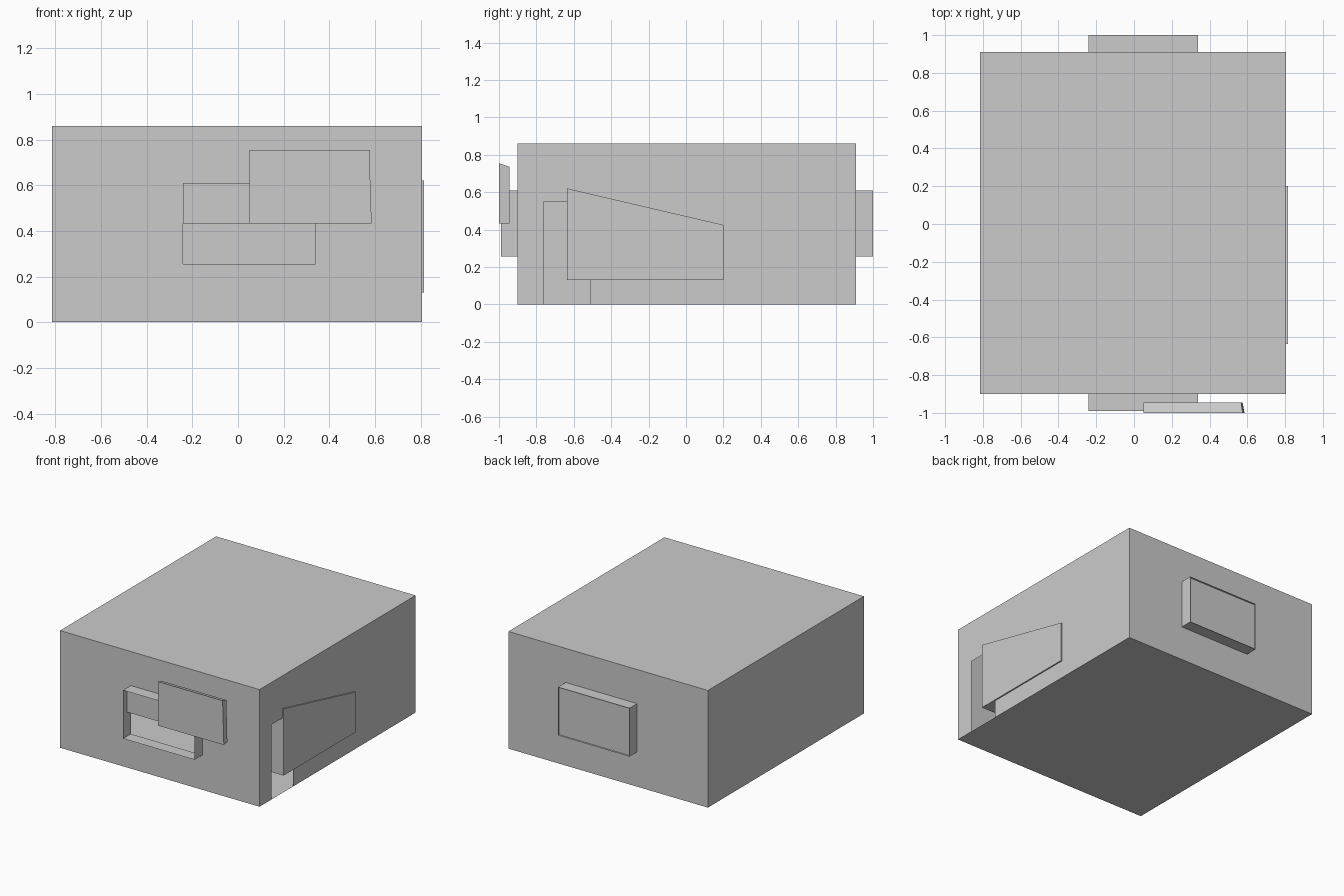
import bpy

if "Cube" in bpy.data.objects:
    bpy.data.objects.remove(bpy.data.objects["Cube"])


def mesh_obj(name, verts, faces):
    me = bpy.data.meshes.new(name)
    me.from_pydata(verts, [], faces)
    me.update()
    ob = bpy.data.objects.new(name, me)
    bpy.context.scene.collection.objects.link(ob)
    return ob


def place(axis, d, a, b):
    """Map in-plane (a, b) at depth d to a point on a wall facing x or y."""
    return (d, a, b) if axis == 'x' else (a, d, b)


def panel(name, axis, d, a0, a1, z0, z1):
    """Flat sheet on a vertical plane."""
    pts = [(a0, z0), (a1, z0), (a1, z1), (a0, z1)]
    return mesh_obj(name, [place(axis, d, *p) for p in pts], [(0, 1, 2, 3)])


def wall_with_hole(name, axis, d, outer, hole):
    """Sheet wall with a rectangular opening, built as a ring of four faces."""
    verts = []
    for a0, a1, z0, z1 in (outer, hole):
        verts += [place(axis, d, *p) for p in ((a0, z0), (a1, z0), (a1, z1), (a0, z1))]
    faces = [(i, (i + 1) % 4, 4 + (i + 1) % 4, 4 + i) for i in range(4)]
    return mesh_obj(name, verts, faces)


def loft(name, axis, d0, prof0, d1, prof1):
    """Solid panel between two four-point profiles."""
    verts = [place(axis, d0, *p) for p in prof0] + [place(axis, d1, *p) for p in prof1]
    faces = [(3, 2, 1, 0), (4, 5, 6, 7)]
    faces += [(i, (i + 1) % 4, 4 + (i + 1) % 4, 4 + i) for i in range(4)]
    return mesh_obj(name, verts, faces)


def sleeve(name, d0, d1, rect):
    """Open rectangular window surround projecting from a wall."""
    a0, a1, z0, z1 = rect
    pts = [(a0, z0), (a1, z0), (a1, z1), (a0, z1)]
    verts = [(a, d, z) for d in (d0, d1) for a, z in pts]
    faces = [(i, (i + 1) % 4, 4 + (i + 1) % 4, 4 + i) for i in range(4)]
    return mesh_obj(name, verts, faces)


X0, X1, Y0, Y1, H = -0.815, 0.805, -0.90, 0.91, 0.86
WIN = (-0.24, 0.34, 0.255, 0.61)
MID = 0.4325

# Hollow shell: roof, floor, plain left wall
for name, z in (("floor", 0), ("roof", H)):
    mesh_obj(name, [(X0, Y0, z), (X1, Y0, z), (X1, Y1, z), (X0, Y1, z)], [(0, 1, 2, 3)])
panel("left_wall", 'x', X0, Y0, Y1, 0, H)

# Front and back walls with window openings and surrounds
for name, d, edge in (("front", Y0, -0.99), ("back", Y1, 1.0)):
    wall_with_hole(name + "_wall", 'y', d, (X0, X1, 0, H), WIN)
    sleeve(name + "_window_surround", d, edge, WIN)

# Right wall with door opening down to the ground
wall_with_hole("right_wall", 'x', X1, (Y0, Y1, 0, H), (-0.76, -0.51, 0, 0.55))

# Window sashes: back closed, front lower half open
panel("back_upper_sash", 'y', 0.985, WIN[0], WIN[1], MID, WIN[3])
panel("back_lower_sash", 'y', 0.985, WIN[0], WIN[1], WIN[2], MID)
panel("front_upper_sash", 'y', -0.945, WIN[0], WIN[1], MID, WIN[3])

# Outer shutter on the front window
loft("front_shutter", 'y',
     -1.0, [(0.05, MID), (0.585, MID), (0.575, 0.755), (0.05, 0.755)],
     -0.945, [(0.05, MID), (0.575, MID), (0.567, 0.737), (0.05, 0.737)])

# Tapered board across the door opening
board = [(-0.635, 0.13), (0.20, 0.13), (0.20, 0.425), (-0.635, 0.62)]
loft("door_board", 'x', 0.815, board, 0.70, board)
